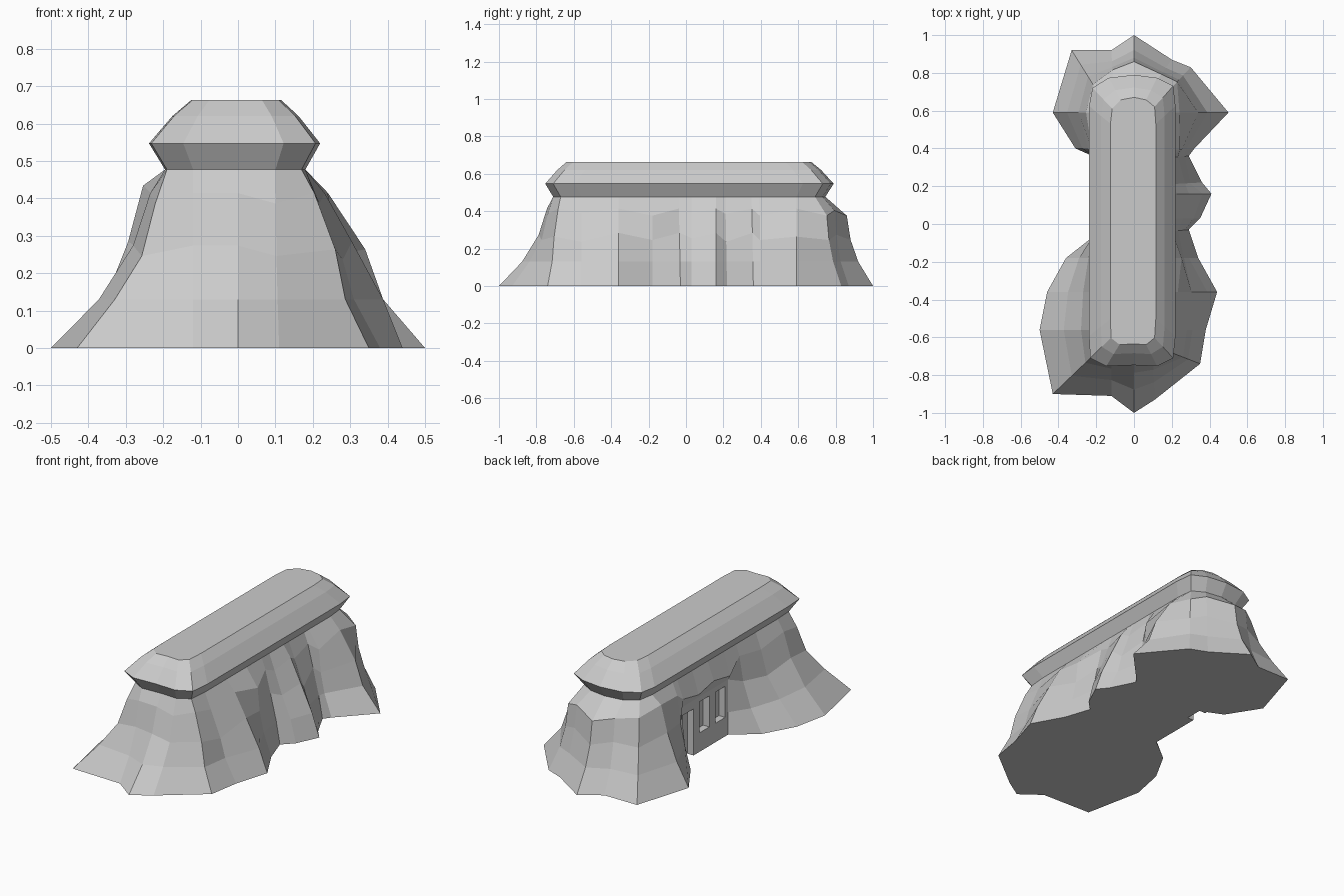
import bpy, bmesh
from mathutils import Vector

if "Cube" in bpy.data.objects:
    bpy.data.objects.remove(bpy.data.objects["Cube"])

# Stations around the rock: ground x, y, neck x, y, slope type
STATIONS = [
    (0, -1, 0, -.705, 'a'), (.11, -.93, .10, -.71, 'a'),
    (.35, -.74, .17, -.67, 'c'), (.38, -.56, .18, -.56, 'c'),
    (.44, -.36, .18, -.36, 'e'), (.34, -.18, .18, -.18, 'b'),
    (.29, -.03, .18, -.04, 'e'), (.35, .03, .18, .03, 'e'),
    (.41, .16, .18, .16, 'e'), (.36, .22, .18, .21, 'c'),
    (.29, .36, .18, .35, 'e'), (.32, .40, .18, .39, 'b'),
    (.50, .59, .18, .59, 'c'), (.30, .83, .17, .69, 'b'),
    (.20, .87, .10, .73, 'b'), (0, 1, 0, .745, 'b'),
    (-.12, .92, -.11, .73, 'b'), (-.33, .92, -.18, .68, 'd'),
    (-.43, .59, -.195, .59, 'd'), (-.31, .40, -.195, .40, 'd'),
    (-.22, .36, -.195, .36, 'w'), (-.22, .22, -.195, .22, 'w'),
    (-.22, .08, -.195, .08, 'w'), (-.22, -.07, -.195, -.07, 'w'),
    (-.36, -.18, -.195, -.18, 'a'), (-.46, -.36, -.195, -.36, 'a'),
    (-.50, -.56, -.195, -.56, 'a'), (-.43, -.90, -.19, -.67, 'a'),
    (-.12, -.91, -.12, -.71, 'a'),
]
# Slope types: (height, share of the ground overhang kept)
SLOPES = {
    'a': [(.13, .58), (.26, .28), (.40, .13)],
    'b': [(.13, .69), (.26, .53), (.39, .45)],
    'c': [(.13, .65), (.25, .50), (.40, .19)],
    'd': [(.13, .68), (.27, .42), (.42, .25)],
    'e': [(.13, .80), (.27, .48), (.40, .20)],
    'w': [(.13, 1.0), (.32, 1.0), (.36, 1.6)],
}
# Cap rings above the neck: x scale, y scale, height
CAP = [(1, 1, .477), (1.22, 1.06, .547), (.90, .97, .62), (.64, .90, .663)]


def station_points(i, bx, by, nx, ny, kind):
    base, neck = Vector((bx, by)), Vector((nx, ny))
    pts = [(bx, by, 0)]
    for k, (z, f) in enumerate(SLOPES[kind]):
        p = neck.lerp(base, f)
        wave = 0 if k == 0 or kind == 'w' and k == 1 else .014 * (-1) ** i
        pts.append((p.x, p.y, z + wave))
    pts += [(nx * sx, ny * sy, z) for sx, sy, z in CAP]
    return pts


# Rock body with overhanging cap
bm = bmesh.new()
cols = [[bm.verts.new(p) for p in station_points(i, *s)] for i, s in enumerate(STATIONS)]
n = len(cols)
for i in range(n):
    a, b = cols[i], cols[(i + 1) % n]
    for k in range(len(a) - 1):
        bm.faces.new((a[k], b[k], b[k + 1], a[k + 1]))
bm.faces.new([c[0] for c in reversed(cols)])
bm.faces.new([c[-1] for c in cols])
bmesh.ops.recalc_face_normals(bm, faces=bm.faces)
mesh = bpy.data.meshes.new("rock_body")
bm.to_mesh(mesh)
bm.free()
rock = bpy.data.objects.new("rock_body", mesh)
bpy.context.collection.objects.link(rock)


# Doorway and two windows cut into the flat left wall
def cut(name, y0, y1, z0, z1):
    bpy.ops.mesh.primitive_cube_add(size=1, location=(-.24, (y0 + y1) / 2, (z0 + z1) / 2))
    c = bpy.context.object
    c.name = name
    c.scale = (.12, y1 - y0, z1 - z0)
    c.hide_render = True
    c.display_type = 'WIRE'
    mod = rock.modifiers.new(name, 'BOOLEAN')
    mod.operation = 'DIFFERENCE'
    mod.solver = 'EXACT'
    mod.object = c
    bpy.context.view_layer.update()
    bpy.context.view_layer.objects.active = rock
    bpy.ops.object.modifier_apply(modifier=name)
    bpy.data.objects.remove(c)


cut("doorway", .245, .345, -.05, .27)
cut("window_back", .10, .19, .11, .29)
cut("window_front", -.045, .045, .11, .29)
